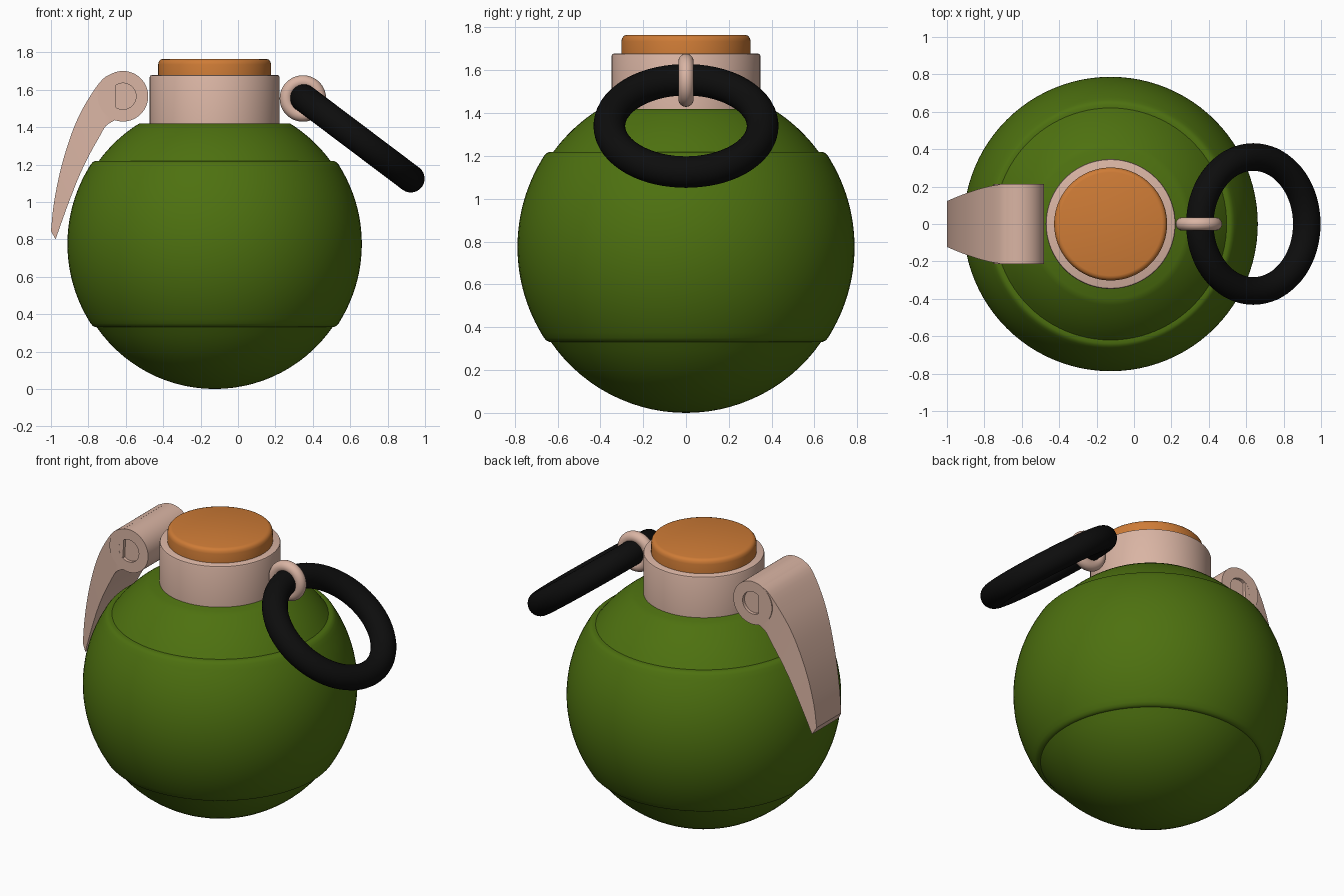
import bpy, bmesh, math
from mathutils import Vector, Matrix

if "Cube" in bpy.data.objects:
    bpy.data.objects.remove(bpy.data.objects["Cube"])

AXIS_X = -0.125


def material(name, rgb):
    m = bpy.data.materials.new(name)
    m.diffuse_color = (*rgb, 1)
    m.use_nodes = True
    m.node_tree.nodes["Principled BSDF"].inputs["Base Color"].default_value = m.diffuse_color
    return m


GREEN = material("olive_green", (0.075, 0.165, 0.005))
PINK = material("pale_metal", (0.70, 0.46, 0.37))
ORANGE = material("orange", (0.62, 0.20, 0.037))
BLACK = material("black", (0.004, 0.004, 0.004))


def finish(name, bm, mat, matrix=Matrix(), angle=35):
    bmesh.ops.recalc_face_normals(bm, faces=bm.faces)
    bm.transform(matrix)
    me = bpy.data.meshes.new(name)
    bm.to_mesh(me)
    bm.free()
    me.materials.append(mat)
    ob = bpy.data.objects.new(name, me)
    bpy.context.collection.objects.link(ob)
    bpy.ops.object.select_all(action='DESELECT')
    ob.select_set(True)
    bpy.context.view_layer.objects.active = ob
    bpy.ops.object.shade_smooth_by_angle(angle=math.radians(angle))
    return ob


def lathe(name, profile, mat, matrix, seg=96):
    """Spin an (r, z) profile, whose ends lie on the axis, around z."""
    bm = bmesh.new()
    vs = [bm.verts.new((r, 0, z)) for r, z in profile]
    edges = [bm.edges.new(p) for p in zip(vs, vs[1:])]
    bmesh.ops.spin(bm, geom=vs + edges, cent=(0, 0, 0), axis=(0, 0, 1),
                   angle=math.tau, steps=seg, use_duplicate=False)
    bmesh.ops.remove_doubles(bm, verts=bm.verts, dist=1e-5)
    return finish(name, bm, mat, matrix)


def torus(name, major, minor, mat, matrix, seg=72, sides=24):
    bm = bmesh.new()
    rings = []
    for i in range(seg):
        a = math.tau * i / seg
        ring = []
        for j in range(sides):
            b = math.tau * j / sides
            r = major + minor * math.cos(b)
            ring.append(bm.verts.new((r * math.cos(a), r * math.sin(a), minor * math.sin(b))))
        rings.append(ring)
    for i in range(seg):
        p, q = rings[i], rings[(i + 1) % seg]
        for j in range(sides):
            k = (j + 1) % sides
            bm.faces.new((p[j], q[j], q[k], p[k]))
    return finish(name, bm, mat, matrix, 60)


def sphere_arc(radius, centre, z0, z1, n):
    """Points on a sphere's outline between two heights."""
    a0, a1 = (math.asin(max(-1, min(1, (z - centre) / radius))) for z in (z0, z1))
    angles = [a0 + (a1 - a0) * i / n for i in range(n + 1)]
    return [(radius * math.cos(a), centre + radius * math.sin(a)) for a in angles]


def smooth_path(pts, n=4):
    """Catmull-Rom curve through the points."""
    p = [Vector(q) for q in pts]
    p = [2 * p[0] - p[1]] + p + [2 * p[-1] - p[-2]]
    out = []
    for a, b, c, d in zip(p, p[1:], p[2:], p[3:]):
        for i in range(n):
            t = i / n
            out.append(0.5 * (2 * b + (c - a) * t + (2 * a - 5 * b + 4 * c - d) * t * t
                              + (3 * b - a - 3 * c + d) * t ** 3))
    return out + [p[-2]]


centre = Matrix.Translation((AXIS_X, 0, 0))

# Round body with a raised, rounded belt
profile = [(0, 0)] + sphere_arc(0.767, 0.767, 0.0, 0.332, 14)[1:]
profile += [(0.640, 0.332), (0.652, 0.338), (0.663, 0.350)]
profile += sphere_arc(0.787, 0.775, 0.375, 1.175, 30)
profile += [(0.663, 1.200), (0.652, 1.212), (0.640, 1.218)]
profile += sphere_arc(0.767, 0.767, 1.218, 1.42, 8) + [(0, 1.42)]
lathe("body", profile, GREEN, centre)

# Neck collar and cap
lathe("neck", [(0, 1.40), (0.347, 1.40), (0.347, 1.668), (0.344, 1.675),
               (0.337, 1.678), (0, 1.678)], PINK, centre)
lathe("cap", [(0, 1.66), (0.302, 1.66), (0.302, 1.735), (0.298, 1.751),
              (0.289, 1.761), (0.276, 1.765), (0, 1.765)], ORANGE, centre)

# Lever hinge barrel with shallow round recesses in both ends
W = 0.213
lathe("lever_hinge", [(0, -W + 0.02), (0.07, -W + 0.02), (0.07, -W), (0.135, -W), (0.135, W),
                      (0.07, W), (0.07, W - 0.02), (0, W - 0.02)], PINK,
      Matrix.Translation((-0.615, 0, 1.565)) @ Matrix.Rotation(math.pi / 2, 4, 'X'), 64)

# Curved lever blade, narrowing towards its tip
outer = smooth_path([(-.649, 1.696), (-.724, 1.656), (-.804, 1.544), (-.863, 1.432),
                     (-.911, 1.303), (-.953, 1.154), (-.985, .988), (-1.0, .844)])
inner = smooth_path([(-.659, 1.437), (-.707, 1.405), (-.742, 1.346), (-.793, 1.255),
                     (-.847, 1.143), (-.90, 1.01), (-.943, .892), (-.975, .80)])


def half_width(x):
    t = max(0, (-0.70 - x) / 0.30)
    return W - 0.0005 - 0.09 * t ** 1.5


bm = bmesh.new()
sections = []
for o, i in zip(outer, inner):
    wo, wi = half_width(o.x), half_width(i.x)
    sections.append([bm.verts.new(c) for c in ((o.x, -wo, o.y), (o.x, wo, o.y),
                                               (i.x, wi, i.y), (i.x, -wi, i.y))])
for p, q in zip(sections, sections[1:]):
    for j in range(4):
        k = (j + 1) % 4
        bm.faces.new((p[j], p[k], q[k], q[j]))
bm.faces.new(sections[0])
bm.faces.new(sections[-1])
finish("lever_blade", bm, PINK)

# Small eyelet on the neck and the large pull ring hanging from it
torus("ring_eyelet", 0.088, 0.036, PINK,
      Matrix.Translation((0.347, 0, 1.553)) @ Matrix.Rotation(math.pi / 2, 4, 'X'))
torus("pull_ring", 0.358, 0.074, BLACK,
      Matrix.Translation((0.638, 0, 1.34)) @ Matrix.Rotation(math.radians(37), 4, 'Y'))
